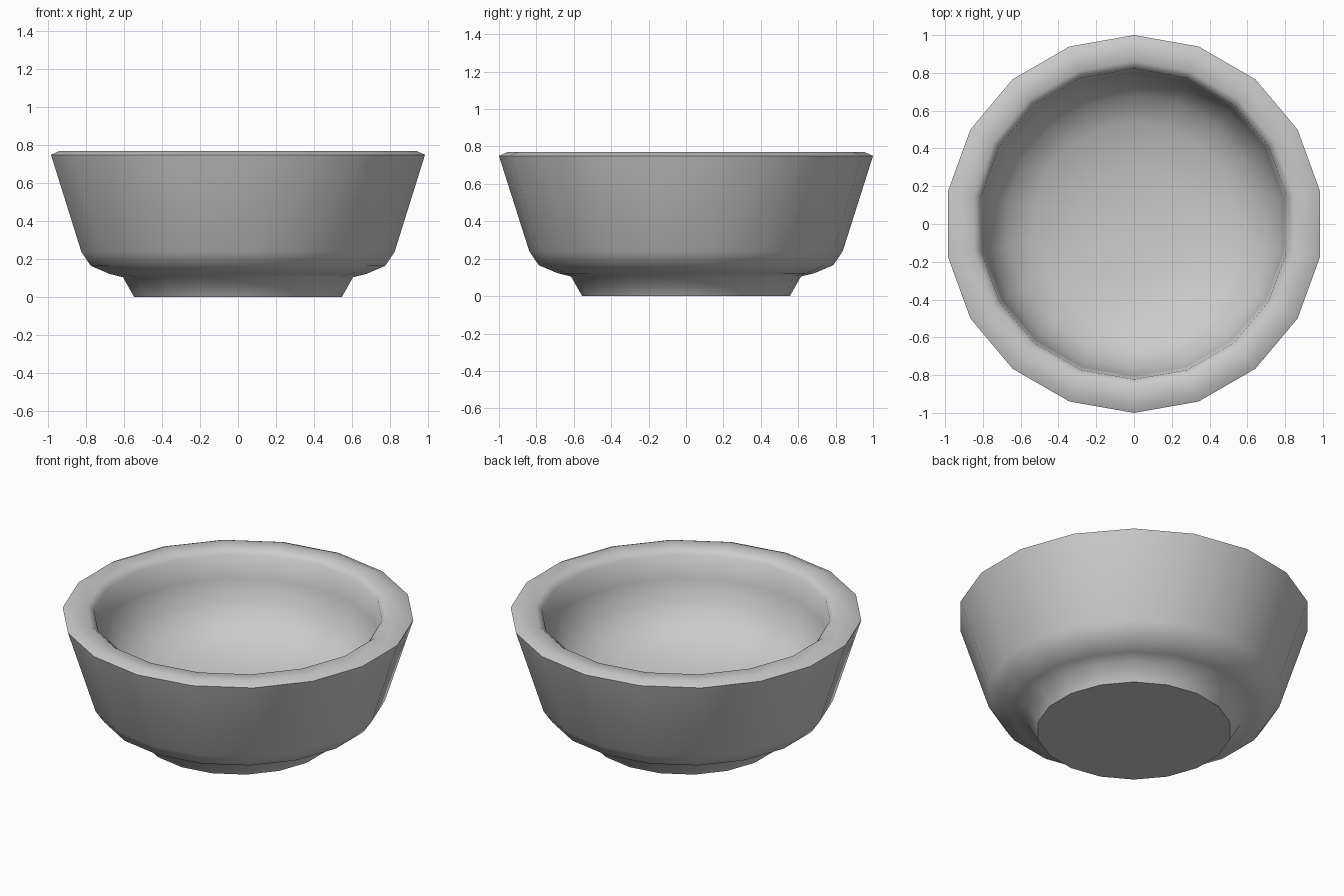
import bpy, bmesh
from math import pi, sin, cos, radians

if "Cube" in bpy.data.objects:
    bpy.data.objects.remove(bpy.data.objects["Cube"])

SIDES = 18

# Profile (radius, height): foot, belly, outer wall, rim, rounded hollow
profile = [(0.555, 0), (0.615, 0.105), (0.685, 0.122), (0.787, 0.165),
           (0.838, 0.24), (1.0, 0.75), (0.955, 0.77), (0.86, 0.77),
           (0.822, 0.74), (0.805, 0.6), (0.765, 0.47), (0.68, 0.36),
           (0.54, 0.285), (0.3, 0.235)]

clay = bpy.data.materials.new("plain grey")
clay.use_nodes = True
grey = (0.6, 0.6, 0.6, 1)
clay.diffuse_color = grey
clay.node_tree.nodes["Principled BSDF"].inputs["Base Color"].default_value = grey

# Bowl: rings joined by quads, closed by the underside and the inner floor
bm = bmesh.new()
rings = []
for r, z in profile:
    angles = [pi / 2 + 2 * pi * i / SIDES for i in range(SIDES)]
    rings.append([bm.verts.new((r * cos(a), r * sin(a), z)) for a in angles])
for low, high in zip(rings, rings[1:]):
    for i in range(SIDES):
        j = (i + 1) % SIDES
        bm.faces.new((low[i], low[j], high[j], high[i]))
bm.faces.new(rings[0][::-1])
centre = bm.verts.new((0, 0, 0.22))
for i in range(SIDES):
    bm.faces.new((rings[-1][i], rings[-1][(i + 1) % SIDES], centre))
bmesh.ops.recalc_face_normals(bm, faces=bm.faces)

mesh = bpy.data.meshes.new("bowl")
bm.to_mesh(mesh)
bm.free()
mesh.materials.append(clay)
bowl = bpy.data.objects.new("bowl", mesh)
bpy.context.collection.objects.link(bowl)

# Smooth walls with a crisp foot edge
bpy.ops.object.select_all(action='DESELECT')
bowl.select_set(True)
bpy.context.view_layer.objects.active = bowl
bpy.ops.object.shade_smooth_by_angle(angle=radians(55))
